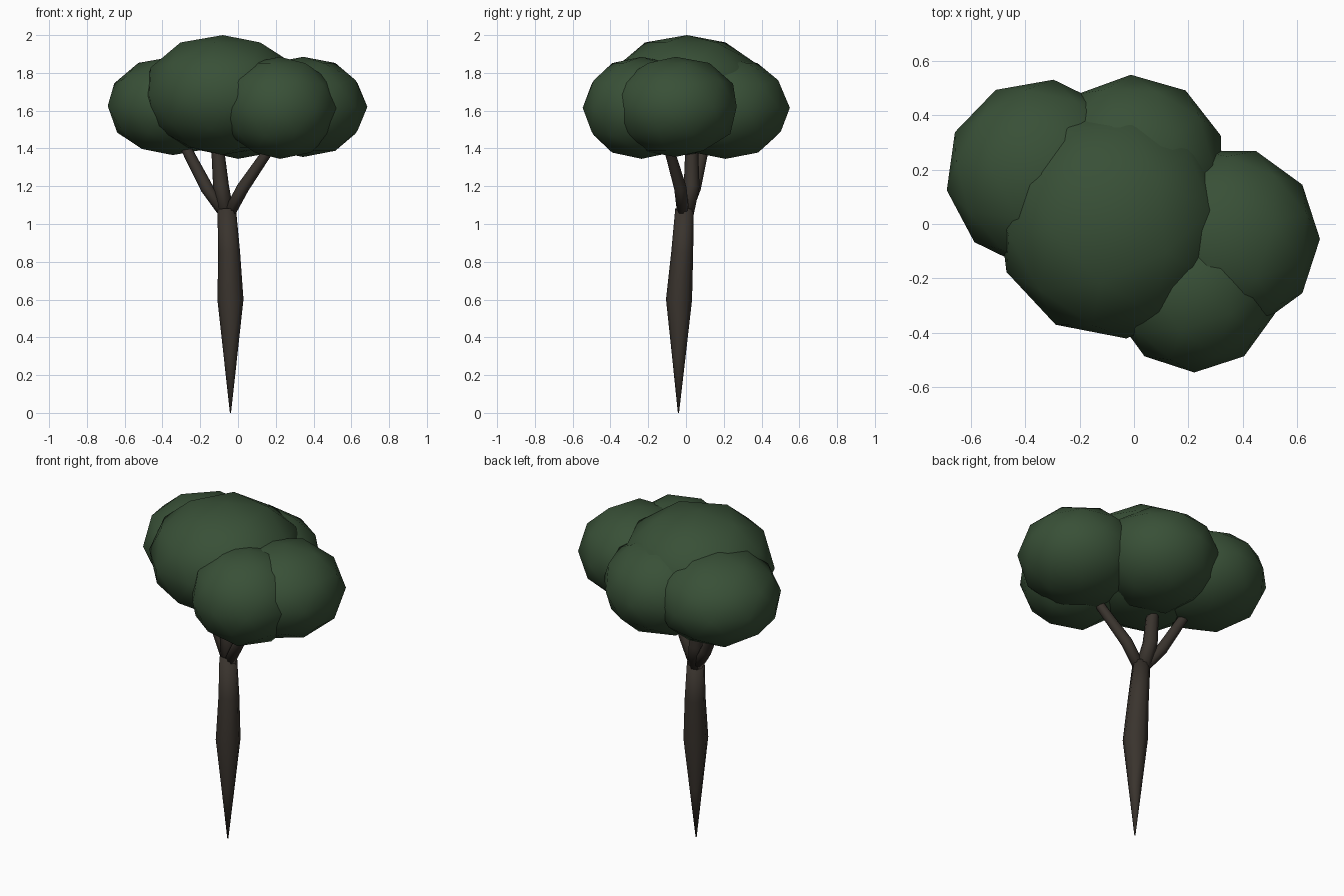
import bpy, bmesh, math
from mathutils import Vector, Matrix

if "Cube" in bpy.data.objects:
    bpy.data.objects.remove(bpy.data.objects["Cube"])


def material(name, color):
    m = bpy.data.materials.new(name)
    m.diffuse_color = color
    m.use_nodes = True
    m.node_tree.nodes["Principled BSDF"].inputs["Base Color"].default_value = m.diffuse_color
    return m


LEAF = material("leaf_green", (0.04, 0.08, 0.038, 1))
BARK = material("bark_brown", (0.042, 0.034, 0.027, 1))


def finish(bm, name, mat):
    bmesh.ops.recalc_face_normals(bm, faces=bm.faces)
    for f in bm.faces:
        f.smooth = True
    me = bpy.data.meshes.new(name)
    bm.to_mesh(me)
    bm.free()
    me.materials.append(mat)
    ob = bpy.data.objects.new(name, me)
    bpy.context.collection.objects.link(ob)
    return ob


def tube(name, path, sides=8):
    """Tapered limb through (x, y, z, radius) points."""
    bm = bmesh.new()
    pts = [Vector(p[:3]) for p in path]
    rings = []
    for i, p in enumerate(pts):
        d = pts[min(i + 1, len(pts) - 1)] - pts[max(i - 1, 0)]
        rot = Vector((0, 0, 1)).rotation_difference(d.normalized())
        rings.append([bm.verts.new(p + rot @ Vector((
            path[i][3] * math.cos(2 * math.pi * k / sides),
            path[i][3] * math.sin(2 * math.pi * k / sides), 0)))
            for k in range(sides)])
    for a, b in zip(rings, rings[1:]):
        for k in range(sides):
            n = (k + 1) % sides
            bm.faces.new((a[k], a[n], b[n], b[k]))
    bm.faces.new(rings[0])
    bm.faces.new(rings[-1])
    return finish(bm, name, BARK)


def blob(name, center, r, height, yaw):
    """Low-poly leaf clump: squashed icosphere with a ten-sided outline."""
    bm = bmesh.new()
    bmesh.ops.create_icosphere(bm, subdivisions=2, radius=1)
    cap = 0.97
    for v in bm.verts:
        v.co.z = max(-cap, min(cap, v.co.z)) / cap
    bm.transform(Matrix.Translation(center)
                 @ Matrix.Rotation(math.radians(yaw + 18), 4, 'Z')
                 @ Matrix.Diagonal((r, r, height, 1)))
    return finish(bm, name, LEAF)


# Trunk, pointed at the root
tube("trunk", [(-0.04, -0.04, 0.0, 0.003), (-0.04, -0.038, 0.3, 0.036),
               (-0.04, -0.037, 0.6, 0.069), (-0.047, -0.02, 0.85, 0.058),
               (-0.06, -0.008, 1.08, 0.049)])

# Three branches reaching into the crown
tube("left_branch", [(-0.075, 0.0, 1.06, 0.03), (-0.165, 0.045, 1.19, 0.034),
                     (-0.28, 0.095, 1.41, 0.028), (-0.33, 0.12, 1.5, 0.02)])
tube("middle_branch", [(-0.065, 0.0, 1.06, 0.042), (-0.09, 0.03, 1.2, 0.042),
                       (-0.105, 0.03, 1.37, 0.035), (-0.105, 0.03, 1.5, 0.028)])
tube("right_branch", [(-0.045, -0.015, 1.06, 0.032), (0.025, -0.03, 1.19, 0.033),
                      (0.155, -0.085, 1.38, 0.027), (0.23, -0.12, 1.5, 0.02)])

# Crown of overlapping leaf clumps
blob("center_leaves", (-0.08, 0.005, 1.683), 0.43, 0.317, 25)
blob("right_leaves", (0.345, -0.055, 1.62), 0.34, 0.265, 0)
blob("left_leaves", (-0.345, 0.185, 1.625), 0.35, 0.26, 10)
blob("front_leaves", (0.222, -0.235, 1.615), 0.312, 0.27, 18)
blob("back_leaves", (0.0, 0.21, 1.615), 0.34, 0.27, 20)
